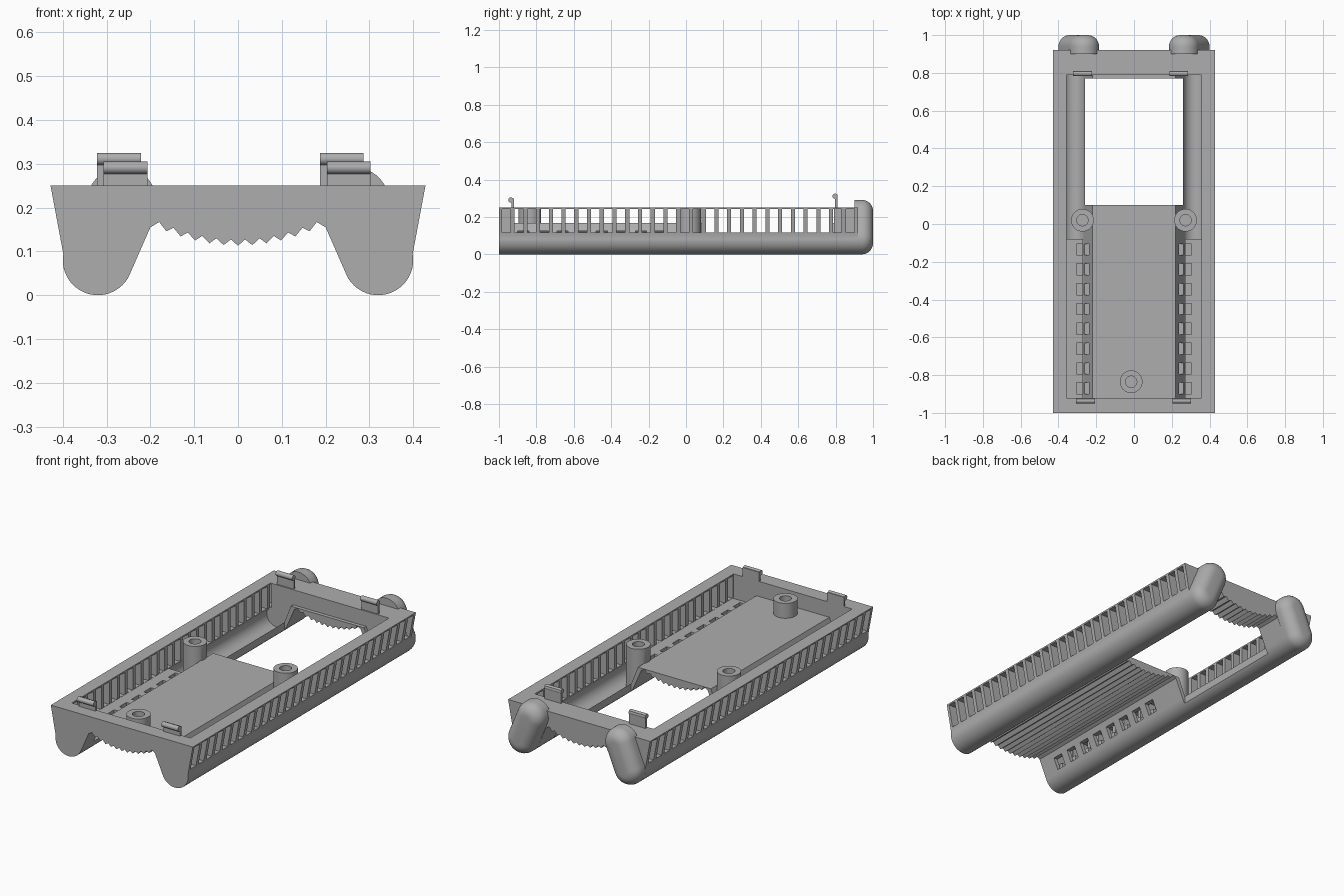
import bpy, bmesh, math

cube = bpy.data.objects.get("Cube")
if cube:
    bpy.data.objects.remove(cube, do_unlink=True)

grey = bpy.data.materials.new("plain_grey")
grey.use_nodes = True
COLOUR = (0.42, 0.42, 0.42, 1)
grey.diffuse_color = COLOUR
grey.node_tree.nodes["Principled BSDF"].inputs["Base Color"].default_value = COLOUR


def finish(name, bm):
    bmesh.ops.recalc_face_normals(bm, faces=bm.faces)
    mesh = bpy.data.meshes.new(name)
    bm.to_mesh(mesh)
    bm.free()
    mesh.materials.append(grey)
    ob = bpy.data.objects.new(name, mesh)
    bpy.context.collection.objects.link(ob)
    return ob


def extrude(name, profile, y0, y1):
    """Sweep an xz profile along y."""
    bm = bmesh.new()
    face = bm.faces.new([bm.verts.new((x, y0, z)) for x, z in profile])
    out = bmesh.ops.extrude_face_region(bm, geom=[face])
    moved = [v for v in out["geom"] if isinstance(v, bmesh.types.BMVert)]
    bmesh.ops.translate(bm, verts=moved, vec=(0, y1 - y0, 0))
    return finish(name, bm)


def boxes(name, spans):
    """One mesh from boxes given as ((x0, x1), (y0, y1), (z0, z1))."""
    bm = bmesh.new()
    for span in spans:
        new = bmesh.ops.create_cube(bm, size=1)["verts"]
        for v in new:
            v.co = [lo + (c + 0.5) * (hi - lo) for c, (lo, hi) in zip(v.co, span)]
    return finish(name, bm)


def cylinder(name, x, y, z0, z1, r):
    ring = [(math.cos(a), math.sin(a)) for a in (math.tau * i / 40 for i in range(40))]
    bm = bmesh.new()
    face = bm.faces.new([bm.verts.new((x + r * c, y + r * s, z0)) for c, s in ring])
    out = bmesh.ops.extrude_face_region(bm, geom=[face])
    moved = [v for v in out["geom"] if isinstance(v, bmesh.types.BMVert)]
    bmesh.ops.translate(bm, verts=moved, vec=(0, 0, z1 - z0))
    return finish(name, bm)


def apply(ob, mod):
    bpy.context.view_layer.objects.active = ob
    bpy.ops.object.modifier_apply(modifier=mod.name)


def boolean(ob, tool, operation="DIFFERENCE", keep=False):
    mod = ob.modifiers.new("cut", "BOOLEAN")
    mod.operation, mod.solver, mod.object = operation, "EXACT", tool
    apply(ob, mod)
    if not keep:
        bpy.data.objects.remove(tool, do_unlink=True)


def smooth(ob):
    bpy.ops.object.select_all(action="DESELECT")
    ob.select_set(True)
    bpy.context.view_layer.objects.active = ob
    bpy.ops.object.shade_smooth_by_angle(angle=math.radians(30))


def arc(cx, cz, r, a0, a1, n=20):
    angles = [math.radians(a0 + (a1 - a0) * i / n) for i in range(n + 1)]
    return [(cx + r * math.cos(a), cz + r * math.sin(a)) for a in angles]


def mirrored(half):
    return half + [(-x, z) for x, z in reversed(half)]


def sided(s, a, b):
    return tuple(sorted((s * a, s * b)))


LEG_X, LEG_Z, LEG_R = 0.32, 0.08, 0.08
PITCH = 0.0327

# Outline of the tray: sloped walls, round legs, toothed belly
teeth = []
for i in range(11, 0, -1):
    x = i * PITCH / 2
    teeth.append((x, 0.113 + 0.04 * (x / 0.18) ** 2 + (0.014 if i % 2 else 0)))
half = [(0.428, 0.25)] + arc(LEG_X, LEG_Z, LEG_R, 10, -160) + [(0.2, 0.155)] + teeth
outline = half + [(0, 0.113)] + [(-x, z) for x, z in reversed(half)]
tray = extrude("tray", outline, -1, 0.92)
envelope = extrude("envelope", outline, -0.99, 0.91)

# Hollow interior with a trough in each leg
hollow = [(0.357, 0.3), (0.357, 0.125)] + arc(LEG_X, LEG_Z, 0.06, 10, -160) + [(0.22, 0.168)]
boolean(tray, extrude("hollow_cutter", mirrored(hollow), -0.92, 0.79))

# Large floor opening
boolean(tray, boxes("opening_cutter", [((-0.26, 0.26), (0.1, 0.77), (-0.1, 0.22))]))

# Row of vents in each side wall
vents = []
for s in (1, -1):
    for i in range(28):
        y = -0.961 + i * 0.0681
        vents.append((sided(s, 0.35, 0.5), (y - 0.023, y + 0.023), (0.118, 0.242)))
boolean(tray, boxes("vent_cutter", vents))

# Shelves that fill the outer part of the troughs
shelves = boxes("trough_shelves", [
    (sided(s, 0.27, 0.368), (-0.925, -0.08), (0.03, 0.116)) for s in (1, -1)])

# Windows through the inner leg slopes
windows = boxes("window_cutter", [
    (sided(s, 0.17, 0.305), (y - 0.03, y + 0.03), (0.065, 0.125))
    for s in (1, -1) for y in (-0.87 + 0.105 * i for i in range(8))])
boolean(shelves, windows, keep=True)
boolean(tray, windows)
smooth(tray)

# Screw posts, trimmed to the tray outline
for name, x, y, base in (("right_post", -0.273, 0.02, 0.01),
                         ("left_post", 0.273, 0.02, 0.01),
                         ("front_post", -0.015, -0.835, 0.15)):
    post = cylinder(name, x, y, base, 0.249, 0.06)
    boolean(post, envelope, "INTERSECT", keep=True)
    boolean(post, cylinder("screw_hole", x, y, 0.14, 0.4, 0.03))
    smooth(post)
bpy.data.objects.remove(envelope, do_unlink=True)

# Rounded, leaning feet on the back
TOP_X, TOP_Z = 0.265, 0.212
lean = math.degrees(math.atan2(LEG_X - TOP_X, TOP_Z - LEG_Z))
for s, side in ((1, "left"), (-1, "right")):
    profile = (arc(LEG_X, LEG_Z, LEG_R, 180 + lean, 360 + lean)
               + arc(TOP_X, TOP_Z, LEG_R, lean, 180 + lean))
    foot = extrude(side + "_foot", [(s * x, z) for x, z in profile], 0.9, 1.0)
    bm = bmesh.new()
    bm.from_mesh(foot.data)
    rim = [e for e in bm.edges if all(v.co.y > 0.99 for v in e.verts)]
    bmesh.ops.bevel(bm, geom=rim, offset=0.06, segments=8, profile=0.5, affect="EDGES")
    bm.to_mesh(foot.data)
    bm.free()
    smooth(foot)


# Snap clips: a thin stem with a rounded hook
def clip(name, x, y, top, hook):
    d = 1 if hook > 0 else -1
    lip = arc(y + hook / 2, top - 0.014, 0.014, 0, 360, 16)[:-1]
    stem = boxes(name, [((x - 0.05, x + 0.05), sided(1, y - d * 0.006, y + d * 0.006),
                         (0.2, top - 0.005))])
    bead = extrude(name + "_hook", lip, x - 0.05, x + 0.05)
    for v in bead.data.vertices:
        v.co.x, v.co.y = v.co.y, v.co.x
    bead.data.flip_normals()
    smooth(bead)
    return stem


clip("front_right_clip", -0.257, -0.926, 0.305, -0.02)
clip("front_left_clip", 0.253, -0.926, 0.305, -0.02)
clip("back_right_clip", -0.272, 0.803, 0.325, -0.012)
clip("back_left_clip", 0.237, 0.803, 0.325, -0.012)
